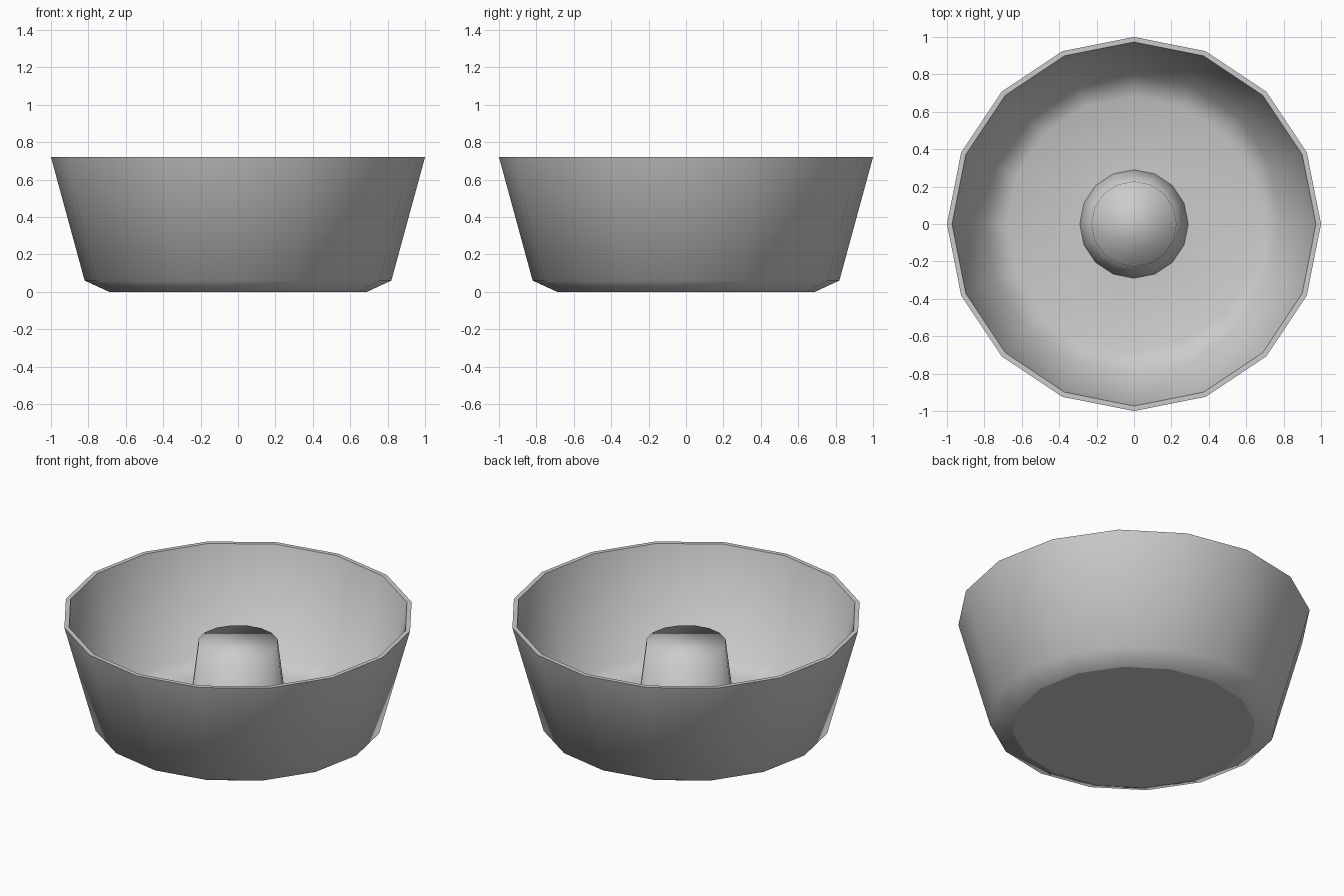
import bpy, bmesh, math

if "Cube" in bpy.data.objects:
    bpy.data.objects.remove(bpy.data.objects["Cube"])

SIDES = 16


def lathe(name, profile, cap_start=False, cap_end=False, sharp_rings=()):
    """Revolve (radius, z) points around z with 16 sides, smooth shaded."""
    bm = bmesh.new()
    rings = []
    for r, z in profile:
        rings.append([bm.verts.new((r * math.cos(2 * math.pi * i / SIDES),
                                    r * math.sin(2 * math.pi * i / SIDES), z))
                      for i in range(SIDES)])
    for a, b in zip(rings, rings[1:]):
        for i in range(SIDES):
            j = (i + 1) % SIDES
            bm.faces.new((a[i], a[j], b[j], b[i]))
    if cap_start:
        bm.faces.new(rings[0][::-1])
    if cap_end:
        bm.faces.new(rings[-1])
    for f in bm.faces:
        f.smooth = True
    # crisp rims
    for k in sharp_rings:
        for i in range(SIDES):
            bm.edges.get((rings[k][i], rings[k][(i + 1) % SIDES])).smooth = False
    mesh = bpy.data.meshes.new(name)
    bm.to_mesh(mesh)
    bm.free()
    obj = bpy.data.objects.new(name, mesh)
    bpy.context.collection.objects.link(obj)
    return obj


# Bowl: flat underside, chamfered foot, flared wall, thin rim, inner wall and floor
lathe("bowl",
      [(0.69, 0.0), (0.82, 0.06), (1.0, 0.72),
       (0.973, 0.72), (0.80, 0.09), (0.68, 0.045), (0.29, 0.045)],
      cap_start=True, sharp_rings=(0, 2, 3))

# Tapered centre post rising from the floor
lathe("centre_post", [(0.29, 0.045), (0.228, 0.55)], cap_end=True)
